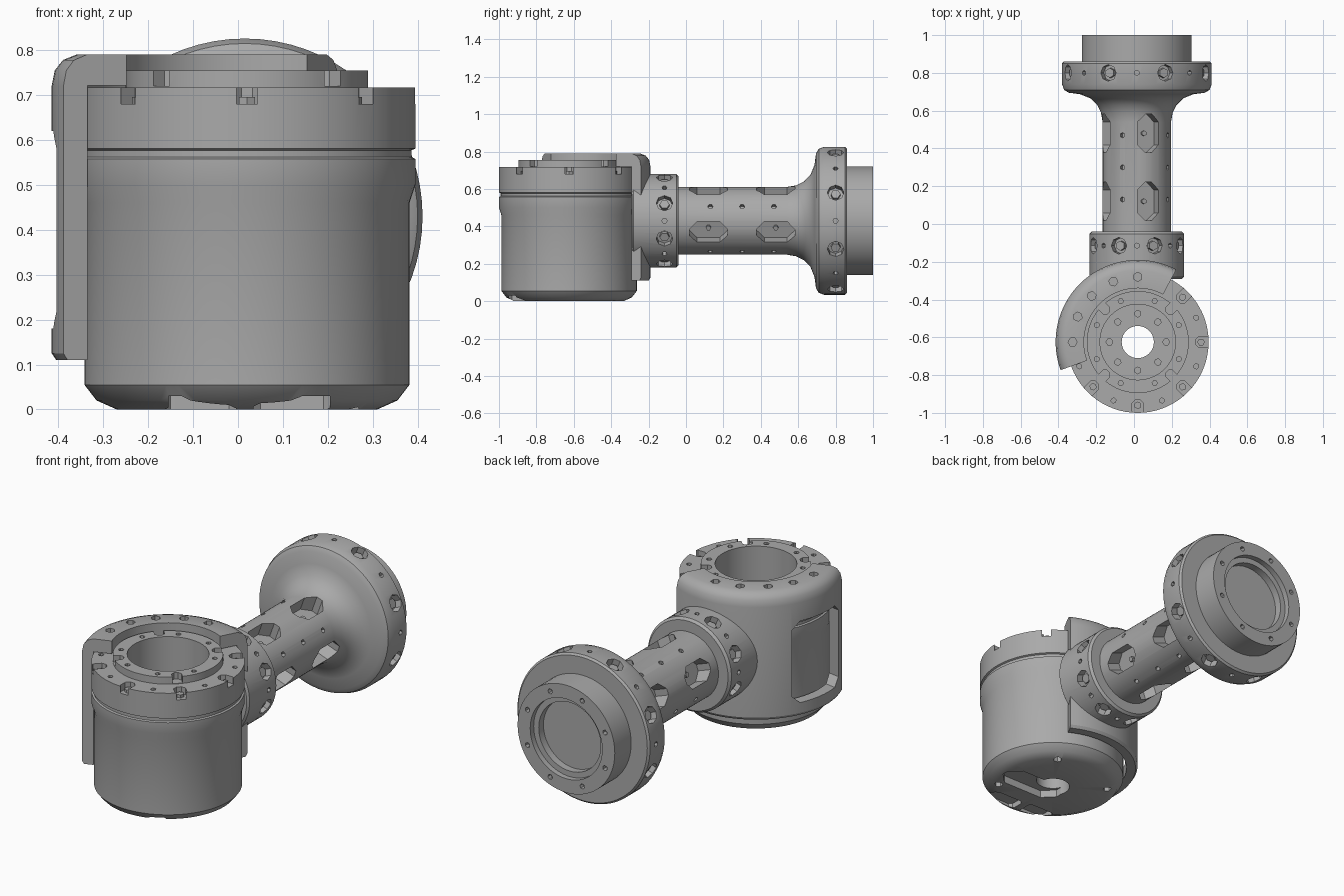
import bpy, bmesh
from math import cos, sin, pi, radians
from mathutils import Matrix

cube = bpy.data.objects.get("Cube")
if cube:
    bpy.data.objects.remove(cube, do_unlink=True)

grey = bpy.data.materials.new("machined_grey")
grey.use_nodes = True
COLOUR = (0.4, 0.4, 0.4, 1)
grey.diffuse_color = COLOUR
grey.node_tree.nodes["Principled BSDF"].inputs["Base Color"].default_value = COLOUR


def lathe(bm, profile, start=0, end=360, steps=72):
    """Revolve a closed (radius, height) outline about z."""
    full = end - start == 360
    rings = []
    for i in range(steps if full else steps + 1):
        a = radians(start + (end - start) * i / steps)
        rings.append([bm.verts.new((r * cos(a), r * sin(a), z)) for r, z in profile])
    n = len(profile)
    for i in range(steps):
        p, q = rings[i], rings[(i + 1) % len(rings)]
        for j in range(n):
            k = (j + 1) % n
            bm.faces.new((p[j], q[j], q[k], p[k]))
    if not full:
        bm.faces.new(rings[0])
        bm.faces.new(rings[-1][::-1])
    bmesh.ops.remove_doubles(bm, verts=bm.verts, dist=1e-5)
    bmesh.ops.recalc_face_normals(bm, faces=bm.faces)


def ngon(r, n=6):
    return [(r * cos(2 * pi * i / n), r * sin(2 * pi * i / n)) for i in range(n)]


def block(w, h, c):
    """Rectangle with clipped corners."""
    x, y = w / 2, h / 2
    return [(x, y - c), (x - c, y), (c - x, y), (-x, y - c),
            (-x, c - y), (c - x, -y), (x - c, -y), (x, c - y)]


def prism(bm, outline, depth, matrix):
    lo = [bm.verts.new(matrix @ Matrix.Translation((x, y, -depth / 2)).translation) for x, y in outline]
    hi = [bm.verts.new(matrix @ Matrix.Translation((x, y, depth / 2)).translation) for x, y in outline]
    faces = [bm.faces.new(lo[::-1]), bm.faces.new(hi)]
    for i in range(len(lo)):
        k = (i + 1) % len(lo)
        faces.append(bm.faces.new((lo[i], lo[k], hi[k], hi[i])))
    bmesh.ops.recalc_face_normals(bm, faces=faces)


def radial(angle, r, z):
    """Placement pointing outward from the axis."""
    return Matrix.Rotation(radians(angle), 4, 'Z') @ Matrix.Translation((r, 0, z)) @ Matrix.Rotation(pi / 2, 4, 'Y')


def upright(angle, r, z):
    return Matrix.Rotation(radians(angle), 4, 'Z') @ Matrix.Translation((r, 0, z))


def make(name, bm, place):
    mesh = bpy.data.meshes.new(name)
    bm.to_mesh(mesh)
    bm.free()
    mesh.transform(place)
    mesh.materials.append(grey)
    obj = bpy.data.objects.new(name, mesh)
    bpy.context.collection.objects.link(obj)
    return obj


def finish(obj, cutter=None):
    bpy.ops.object.select_all(action='DESELECT')
    obj.select_set(True)
    bpy.context.view_layer.objects.active = obj
    if cutter:
        cutter.hide_render = True
        mod = obj.modifiers.new("cut", 'BOOLEAN')
        mod.operation = 'DIFFERENCE'
        mod.solver = 'EXACT'
        mod.use_self = True
        mod.object = cutter
        bpy.ops.object.modifier_apply(modifier=mod.name)
        bpy.data.objects.remove(cutter, do_unlink=True)
    bpy.ops.object.shade_smooth_by_angle(angle=radians(32))


EIGHTHS = [45 * i for i in range(8)]
BODY = Matrix.Translation((0.02, -0.625, 0))
ARM = Matrix.Translation((0.015, 0, 0.43)) @ Matrix.Rotation(-pi / 2, 4, 'X')

# Motor housing with its stepped rim, wide bore and narrow through hole
bm = bmesh.new()
lathe(bm, [(.085, 0), (.29, 0), (.335, .02), (.362, .055), (.362, .46), (.375, .5),
           (.375, .558), (.366, .562), (.366, .577), (.375, .581), (.375, .717), (.27, .717),
           (.27, .755), (.2, .755), (.2, .45), (.085, .45)])
housing = make("motor_housing", bm, BODY)

cut, heads = bmesh.new(), bmesh.new()
for a in EIGHTHS:
    prism(cut, block(.08, .06, .018), .08, upright(a, .345, .72))
    prism(heads, ngon(.02), .02, upright(a, .335, .686))
    prism(cut, ngon(.014), .06, upright(a + 22.5, .335, .717))
    prism(cut, ngon(.014), .06, upright(a + 22.5, .235, .755))
    prism(cut, ngon(.018), .06, upright(a, .15, .45))
for a in (45, 135, 225, 315):
    prism(cut, block(.07, .05, .015), .07, upright(a, .255, .755))
    prism(cut, ngon(.022), .06, upright(a + 10, .28, 0))
# Pockets in the underside
prism(cut, block(.36, .15, .06), .08, Matrix.Translation((.1, -.05, 0)))
prism(cut, block(.17, .1, .015), .06, Matrix.Translation((.1, -.27, 0)))
prism(cut, block(.15, .1, .015), .06, Matrix.Translation((-.1, -.26, 0)))
finish(housing, make("housing_cutter", cut, BODY))
finish(make("housing_bolts", heads, BODY))

# Curved bracket wrapped round the housing, with a side window
bm = bmesh.new()
lathe(bm, [(.378, .11), (.425, .11), (.435, .125), (.435, .72), (.428, .755), (.41, .778),
           (.38, .79), (.285, .79), (.285, .721), (.378, .721)], 62, 200, 40)
bracket = make("curved_bracket", bm, BODY)
cut = bmesh.new()
prism(cut, block(.44, .325, .04), .3, radial(171, .42, .4))
for a in (90, 112, 135, 157, 180):
    prism(cut, ngon(.024), .07, upright(a, .345, .79))
finish(bracket, make("bracket_cutter", cut, BODY))

# Arm: collar, tube, flared flange and end ring turned as one piece
bm = bmesh.new()
lathe(bm, [(0, -.29), (.24, -.29), (.25, -.28), (.25, -.052), (.238, -.04), (.181, -.04),
           (.181, .54), (.19, .59), (.21, .63), (.245, .665), (.3, .687), (.36, .695), (.385, .71),
           (.396, .74), (.396, .85), (.386, .86), (.29, .86), (.29, 1), (.215, 1),
           (.215, .97), (.185, .97), (.185, .93), (0, .93)])
arm = make("arm", bm, ARM)

cut, heads = bmesh.new(), bmesh.new()
for a in EIGHTHS:
    for r, y in ((.396, .8), (.25, -.115)):
        prism(cut, ngon(.044, 8), .09, radial(a + 22.5, r, y))
        prism(heads, ngon(.026), .03, radial(a + 22.5, r - .035, y))
        prism(cut, ngon(.014), .06, radial(a, r, y))
    prism(cut, ngon(.014), .05, upright(a + 22.5, .25, 1))
for a in (20, 110, 200, 290):
    for y in (.12, .48):
        # Long access slots with a screw on the floor
        prism(cut, block(.205, .118, .042), .16, radial(a, .18, y))
        prism(heads, ngon(.014), .02, radial(a, .105, y))
    for y in (.13, .3, .47):
        prism(cut, ngon(.014), .05, radial(a + 45, .181, y))
finish(arm, make("arm_cutter", cut, ARM))
finish(make("arm_bolts", heads, ARM))
